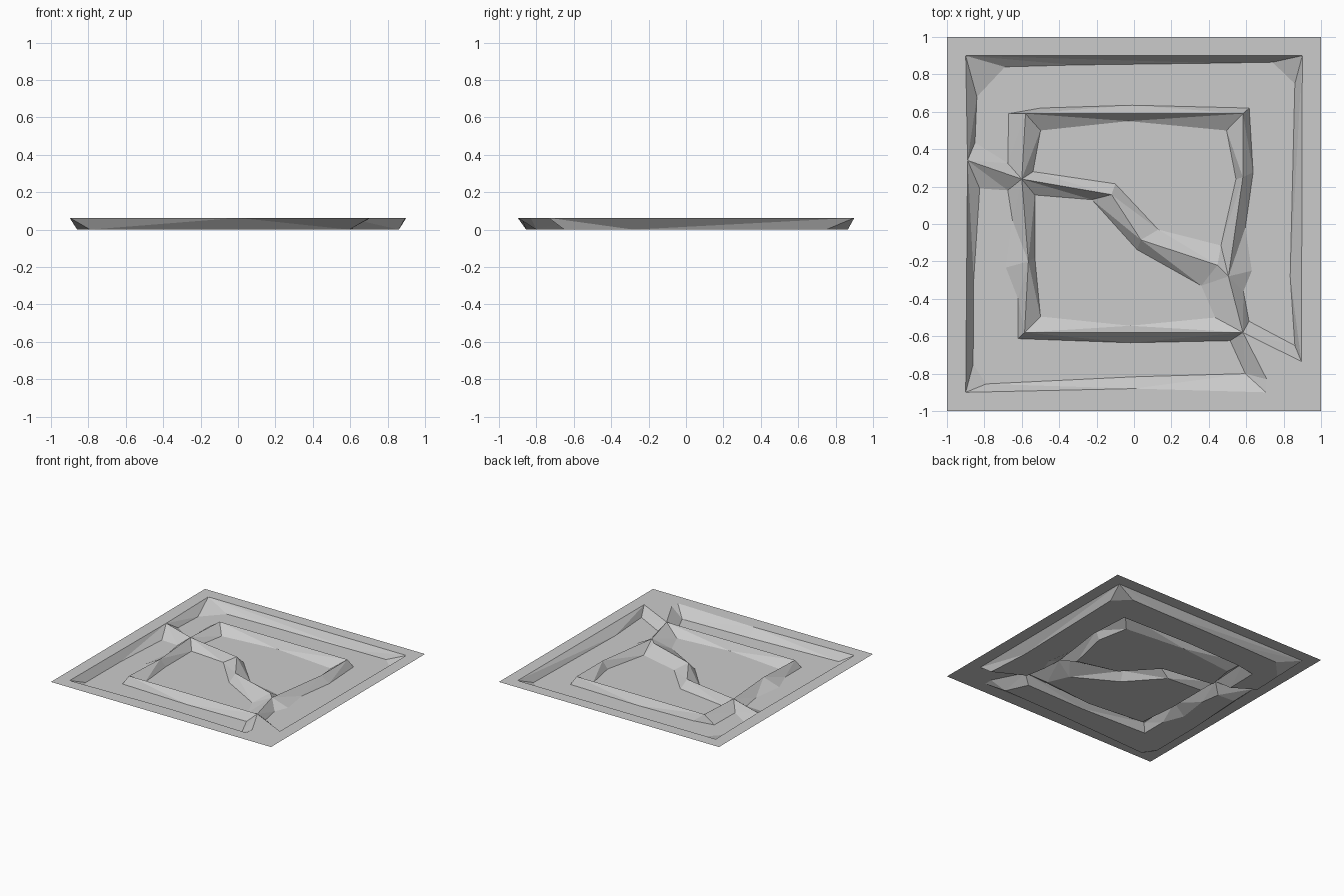
import bpy, bmesh
from math import radians
from mathutils import Vector
from mathutils.geometry import delaunay_2d_cdt

if "Cube" in bpy.data.objects:
    bpy.data.objects.remove(bpy.data.objects["Cube"])

TOP = 0.063   # height of rim and crests; floors lie at z = 0

# Crest lines and rim outlines, all at the upper level
rim = [(-1, -1), (1, -1), (1, 1), (-1, 1), (-1, -1)]
outer_edge = [(0.705, -0.9), (0, -0.88), (-0.9, -0.9), (-0.89, 0.34),
              (-0.9, 0.9), (0.9, 0.9), (0.895, -0.735)]
inner_crest = [(-0.6, 0.24), (-0.58, 0.59), (0.582, 0.59), (0.582, 0.25),
               (0.505, -0.28), (0.582, -0.58), (-0.585, -0.58),
               (-0.565, -0.2), (-0.6, 0.24)]
diagonal_crest = [(-0.6, 0.24), (-0.12, 0.157), (0.037, -0.085),
                  (0.446, -0.22), (0.505, -0.28)]
left_spur = [(-0.89, 0.34), (-0.6, 0.24)]
right_spur = [(0.582, -0.58), (0.895, -0.735)]
causeway_edge = [(0.582, -0.58), (0.71, -0.83), (0.705, -0.9)]

# Sunken floors, closed outlines at the lower level
moat_back = [(-0.85, 0.435), (-0.84, 0.68), (-0.69, 0.84), (-0.32, 0.85),
             (0.07, 0.79), (0.45, 0.86), (0.74, 0.865), (0.86, 0.75),
             (0.835, -0.28), (0.86, -0.65), (0.615, -0.52), (0.585, -0.36),
             (0.63, -0.25), (0.595, -0.02), (0.637, 0.276), (0.616, 0.62),
             (-0.01, 0.635), (-0.5, 0.62), (-0.67, 0.59), (-0.675, 0.325)]
moat_front = [(-0.825, 0.19), (-0.857, -0.297), (-0.86, -0.75), (-0.79, -0.855),
              (0, -0.817), (0.595, -0.8), (0.514, -0.624), (-0.02, -0.635),
              (-0.62, -0.613), (-0.62, -0.4), (-0.685, -0.233),
              (-0.65, 0.02), (-0.675, 0.18)]
court_back = [(-0.54, 0.28), (-0.5, 0.5), (-0.03, 0.55), (0.495, 0.5),
              (0.545, 0.24), (0.465, -0.115), (0.13, -0.03), (-0.1, 0.215)]
court_front = [(-0.53, 0.155), (-0.225, 0.13), (0.016, -0.137), (0.36, -0.33),
               (0.434, -0.5), (-0.02, -0.544), (-0.5, -0.495), (-0.53, -0.18)]

points, heights, edges, index = [], [], [], {}


def add_line(line, z, closed=False):
    ids = []
    for p in line:
        if p not in index:
            index[p] = len(points)
            points.append(Vector(p))
            heights.append(z)
        ids.append(index[p])
    if closed:
        ids.append(ids[0])
    edges.extend(zip(ids, ids[1:]))


for line in (rim, outer_edge, inner_crest, diagonal_crest,
             left_spur, right_spur, causeway_edge):
    add_line(line, TOP)
for floor in (moat_back, moat_front, court_back, court_front):
    add_line(floor, 0.0, closed=True)

# Fill between the lines, then lift each point to its level
verts, _, faces, source, _, _ = delaunay_2d_cdt(points, edges, [], 0, 1e-5)
bm = bmesh.new()
bv = [bm.verts.new((v.x, v.y, heights[s[0]] if s else TOP))
      for v, s in zip(verts, source)]
for f in faces:
    bm.faces.new([bv[i] for i in f])

# Merge the flat areas into clean faces
bmesh.ops.dissolve_limit(bm, angle_limit=radians(0.5), verts=bm.verts[:], edges=bm.edges[:])
bmesh.ops.recalc_face_normals(bm, faces=bm.faces[:])
if sum(f.normal.z for f in bm.faces) < 0:
    bmesh.ops.reverse_faces(bm, faces=bm.faces[:])

mesh = bpy.data.meshes.new("terrain_tile")
bm.to_mesh(mesh)
bm.free()
tile = bpy.data.objects.new("terrain_tile", mesh)
bpy.context.collection.objects.link(tile)
